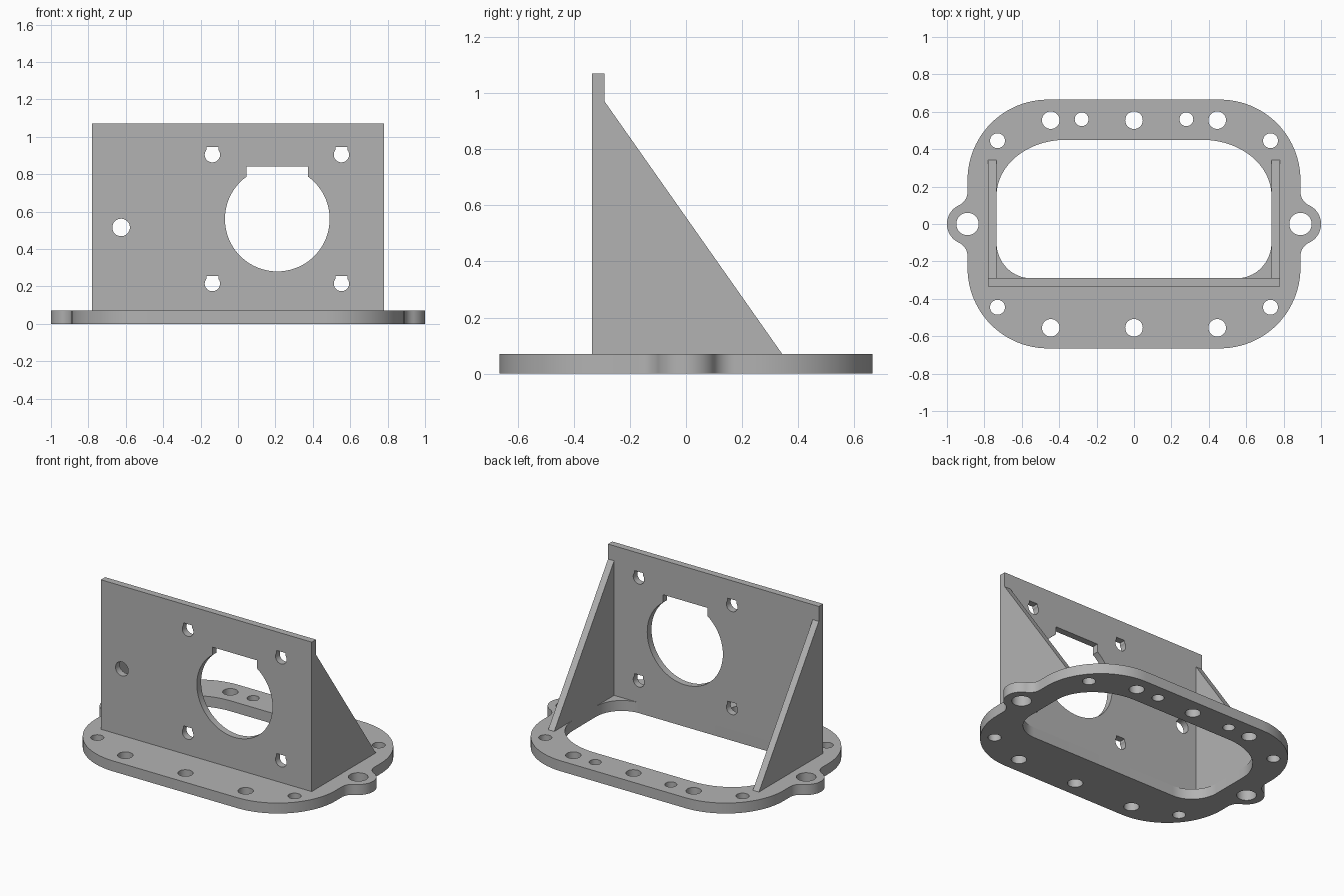
import bpy, bmesh
from math import asin, atan2, cos, pi, radians, sin
from mathutils import Matrix

cube = bpy.data.objects.get("Cube")
if cube:
    bpy.data.objects.remove(cube, do_unlink=True)

grey = bpy.data.materials.new("plain grey")
grey.use_nodes = True
grey.diffuse_color = (0.45, 0.45, 0.45, 1)
grey.node_tree.nodes["Principled BSDF"].inputs["Base Color"].default_value = grey.diffuse_color


def arc(cx, cy, rx, ry, start, end, steps=16):
    angles = [start + (end - start) * i / steps for i in range(steps + 1)]
    return [(cx + rx * cos(a), cy + ry * sin(a)) for a in angles]


def circle(cx, cy, r, steps=32):
    return arc(cx, cy, r, r, 0, 2 * pi, steps)[:-1]


def notched_circle(cx, cy, r, half_width, steps=48):
    """Round hole with a square notch reaching its top."""
    a = asin(half_width / r)
    ring = arc(cx, cy, r, r, pi / 2 + a, 2.5 * pi - a, steps)
    return ring + [(cx + half_width, cy + r), (cx - half_width, cy + r)]


def plate(name, loops, thickness, matrix):
    """Extrude an outline with holes, centred on its own plane."""
    curve = bpy.data.curves.new(name, "CURVE")
    curve.dimensions = "2D"
    curve.fill_mode = "BOTH"
    curve.extrude = thickness / 2
    for loop in loops:
        spline = curve.splines.new("POLY")
        spline.points.add(len(loop) - 1)
        for point, (x, y) in zip(spline.points, loop):
            point.co = (x, y, 0, 1)
        spline.use_cyclic_u = True
    source = bpy.data.objects.new(name + " profile", curve)
    mesh = bpy.data.meshes.new_from_object(source)
    bpy.data.objects.remove(source)
    bpy.data.curves.remove(curve)
    bm = bmesh.new()
    bm.from_mesh(mesh)
    bmesh.ops.remove_doubles(bm, verts=bm.verts, dist=0.0001)
    bmesh.ops.transform(bm, matrix=matrix, verts=bm.verts)
    bmesh.ops.recalc_face_normals(bm, faces=bm.faces)
    bm.to_mesh(mesh)
    bm.free()
    mesh.shade_smooth()
    mesh.set_sharp_from_angle(angle=radians(30))
    mesh.materials.clear()
    mesh.materials.append(grey)
    mesh.name = name
    obj = bpy.data.objects.new(name, mesh)
    bpy.context.collection.objects.link(obj)
    return obj


# Base flange outline: ear, fillet and corner, mirrored round
base_t, side, ear_r, fillet_r = 0.07, 0.89, 0.11, 0.08
fillet_y = ((ear_r + fillet_r) ** 2 - fillet_r ** 2) ** 0.5
contact = atan2(fillet_y, fillet_r)
quarter = arc(side, 0, ear_r, ear_r, 0, contact)
quarter += arc(side + fillet_r, fillet_y, fillet_r, fillet_r, pi + contact, pi, 10)[1:]
quarter += arc(0.46, 0.235, 0.43, 0.43, 0, pi / 2, 24)
half = quarter + [(-x, y) for x, y in reversed(quarter)]
outline = half[:-1] + [(-x, -y) for x, y in half[:-1]]

# Central opening, with wide rear corners and tight front corners
right = arc(0.55, -0.10, 0.185, 0.19, -pi / 2, 0)
right += arc(0.365, 0.15, 0.37, 0.30, 0, pi / 2, 24)
opening = right + [(-x, y) for x, y in reversed(right)]

# Bolt holes in the flange
holes = [circle(0, s * 0.555, 0.047) for s in (-1, 1)]
for s in (-1, 1):
    holes.append(circle(s * side, 0, 0.06))
    holes.append(circle(s * 0.28, 0.56, 0.037))
    for t in (-1, 1):
        holes.append(circle(s * 0.445, t * 0.555, 0.047))
        holes.append(circle(s * 0.73, t * 0.445, 0.04))
plate("base_flange", [outline, opening] + holes, base_t,
      Matrix.Translation((0, 0, base_t / 2)))

# Upright plate with the large opening and mounting holes
half_w, top, wall_t, wall_y = 0.78, 1.07, 0.045, -0.3125
wall = [(-half_w, base_t), (half_w, base_t), (half_w, top), (-half_w, top)]
wall_holes = [notched_circle(0.21, 0.56, 0.28, 0.165, 64), circle(-0.625, 0.515, 0.047)]
wall_holes += [notched_circle(x, z, 0.041, 0.032, 24)
               for x in (-0.137, 0.553) for z in (0.215, 0.904)]
plate("upright_plate", [wall] + wall_holes, wall_t,
      Matrix.Translation((0, wall_y, 0)) @ Matrix.Rotation(pi / 2, 4, "X"))

# Triangular side braces
back = wall_y + wall_t / 2
brace = [(back, base_t), (0.343, base_t), (back, 0.97)]
stand_up = Matrix(((0, 0, 1, 0), (1, 0, 0, 0), (0, 1, 0, 0), (0, 0, 0, 1)))
for name, s in (("left_brace", 1), ("right_brace", -1)):
    plate(name, [brace], wall_t,
          Matrix.Translation((s * (half_w - wall_t / 2), 0, 0)) @ stand_up)
